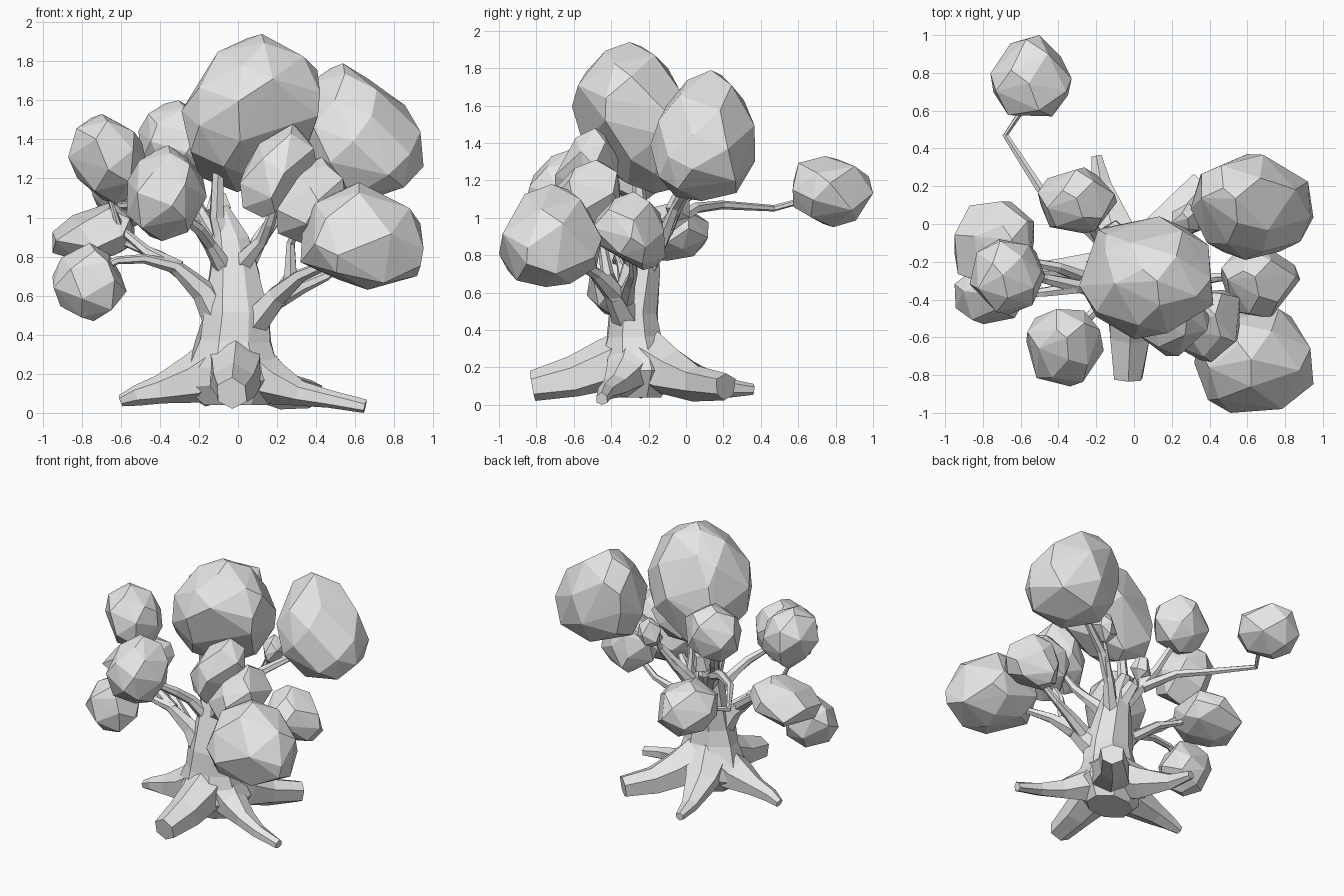
import bpy, bmesh, math, random
from mathutils import Vector

random.seed(4)
cube = bpy.data.objects.get("Cube")
if cube:
    bpy.data.objects.remove(cube)

grey = bpy.data.materials.new("plain_grey")
grey.use_nodes = True
grey.diffuse_color = (0.8, 0.8, 0.8, 1)
grey.node_tree.nodes["Principled BSDF"].inputs["Base Color"].default_value = (0.8, 0.8, 0.8, 1)


def finish(bm, name):
    bmesh.ops.recalc_face_normals(bm, faces=bm.faces)
    mesh = bpy.data.meshes.new(name)
    bm.to_mesh(mesh)
    bm.free()
    mesh.materials.append(grey)
    ob = bpy.data.objects.new(name, mesh)
    bpy.context.collection.objects.link(ob)


def limb(name, path, radii, sides=6, rough=0.12, squash=1.0):
    """Faceted tapering tube along a path; squash scales the second axis of its section."""
    bm = bmesh.new()
    pts = [Vector(p) for p in path]
    rings = []
    for i, p in enumerate(pts):
        d = (pts[min(i + 1, len(pts) - 1)] - pts[max(i - 1, 0)]).normalized()
        ref = Vector((0, 1, 0)) if abs(d.z) > 0.9 else Vector((0, 0, 1))
        u = d.cross(ref).normalized()
        v = u.cross(d)
        ring = []
        for k in range(sides):
            a = math.tau * (k + 0.5) / sides
            r = radii[i] * random.uniform(1 - rough, 1 + rough)
            q = p + r * (math.cos(a) * u + squash * math.sin(a) * v)
            q.z = max(q.z, 0)
            ring.append(bm.verts.new(q))
        rings.append(ring)
    for a, b in zip(rings, rings[1:]):
        for k in range(sides):
            n = (k + 1) % sides
            bm.faces.new((a[k], a[n], b[n], b[k]))
    bm.faces.new(rings[0])
    bm.faces.new(rings[-1])
    finish(bm, name)


def clump(name, lo, hi, peak, foot, belly, count=24, point=1.75, base=2.1):
    """Irregular foliage hull filling a box, widest at height belly, with its
    top over peak and its bottom at foot; point and base set how blunt the ends are."""
    bm = bmesh.new()
    lo, hi = Vector(lo), Vector(hi)
    mid, half = (lo + hi) / 2, (hi - lo) / 2
    pts = []
    for i in range(count):
        s = 1 - 2 * i / (count - 1)
        a = i * 2.39996 + random.uniform(-0.35, 0.35)
        end, tip, power = (peak, hi.z, point) if s > 0 else (foot, lo.z, base)
        t = abs(s)
        r = (1 - t ** power) ** (1 / power)
        pts.append(Vector((mid.x + (end[0] - mid.x) * t + half.x * r * math.cos(a),
                           mid.y + (end[1] - mid.y) * t + half.y * r * math.sin(a),
                           belly + (tip - belly) * t)))
    for ax in range(3):
        low, high = min(p[ax] for p in pts), max(p[ax] for p in pts)
        for p in pts:
            p[ax] = lo[ax] + (p[ax] - low) / (high - low) * (hi[ax] - lo[ax])
    for p in pts:
        bm.verts.new(p)
    out = bmesh.ops.convex_hull(bm, input=bm.verts)
    inner = [g for g in out["geom_interior"] if isinstance(g, bmesh.types.BMVert)]
    bmesh.ops.delete(bm, geom=inner, context='VERTS')
    finish(bm, name)


# Trunk, wider than deep, flaring into the roots
limb("trunk", [(0, -.26, .04), (0, -.26, .16), (-.02, -.27, .26), (-.02, -.28, .37), (-.01, -.28, .5),
               (-.02, -.24, .72), (-.04, -.22, .88), (-.09, -.2, 1.05)],
     [.18, .27, .24, .2, .17, .14, .105, .045], sides=8, rough=.08, squash=.78)

# Roots
limb("front_root", [(-.01, -.27, .28), (-.01, -.42, .21), (-.02, -.6, .14), (-.03, -.82, .1)],
     [.16, .15, .11, .078])
limb("left_root", [(.04, -.27, .26), (.18, -.32, .16), (.32, -.38, .1), (.47, -.43, .07), (.65, -.45, .03)],
     [.16, .12, .07, .05, .035])
limb("right_root", [(-.06, -.27, .26), (-.22, -.26, .16), (-.4, -.25, .12), (-.52, -.25, .09), (-.6, -.24, .06)],
     [.16, .13, .08, .05, .03])
limb("back_left_root", [(.02, -.23, .25), (.13, -.08, .17), (.23, .05, .12), (.37, .21, .095)],
     [.16, .13, .1, .08])
limb("back_right_root", [(-.03, -.22, .25), (-.11, -.03, .16), (-.17, .2, .09), (-.2, .36, .08)],
     [.16, .11, .055, .03])

# Branches
limb("crown_branch", [(-.05, -.23, .8), (-.11, -.24, 1), (-.1, -.26, 1.3)], [.06, .04, .03])
limb("back_left_branch", [(.02, -.22, .72), (.12, -.12, .9), (.24, -.05, 1.06), (.52, .06, 1.25)],
     [.06, .04, .03, .02])
limb("front_left_branch", [(.05, -.29, .42), (.2, -.38, .6), (.32, -.48, .7), (.5, -.62, .78)],
     [.09, .06, .035, .02])
limb("left_branch", [(.18, -.32, .57), (.33, -.3, .65), (.45, -.28, .7), (.6, -.29, .82)],
     [.05, .035, .025, .02])
limb("inner_left_branch", [(.2, -.37, .58), (.27, -.42, .7), (.27, -.45, .87), (.34, -.52, 1.02)],
     [.05, .035, .022, .02])
limb("front_branch", [(0, -.26, .75), (.12, -.36, .88), (.16, -.43, .97), (.2, -.5, 1.1)],
     [.06, .035, .03, .02])
limb("front_right_branch", [(-.04, -.26, .7), (-.14, -.36, .86), (-.2, -.45, .94), (-.34, -.6, 1.05)],
     [.06, .035, .03, .02])
limb("low_right_branch", [(-.05, -.27, .4), (-.18, -.3, .62), (-.32, -.34, .75), (-.48, -.36, .79),
                          (-.62, -.37, .78), (-.74, -.39, .72)], [.1, .06, .035, .026, .022, .018])
limb("upper_right_branch", [(-.3, -.33, .74), (-.47, -.29, .83), (-.6, -.25, .94), (-.68, -.27, 1.15)],
     [.04, .026, .022, .018])
limb("back_right_branch", [(-.22, -.3, .66), (-.4, -.23, .8), (-.55, -.2, .86), (-.72, -.06, .93)],
     [.04, .028, .022, .018])
limb("inner_back_branch", [(-.05, -.22, .8), (-.16, -.1, .97), (-.22, -.02, 1.08), (-.3, .1, 1.3)],
     [.06, .04, .03, .02])
limb("far_back_branch", [(-.16, -.1, .95), (-.33, .05, 1.05), (-.5, .19, 1.07), (-.68, .47, 1.05),
                         (-.58, .62, 1.09), (-.55, .72, 1.14)], [.04, .03, .024, .018, .016, .016])
limb("back_stub", [(-.04, -.2, .82), (-.08, -.1, .95), (-.1, -.05, 1.03), (-.1, -.03, 1.12)],
     [.06, .045, .07, .045])
limb("twig", [(.14, -.1, .92), (.23, -.03, 1.07), (.27, 0, 1.2)], [.03, .018, .015])

# Foliage clumps
clump("crown_clump", (-.29, -.61, 1.13), (.42, .04, 1.94), (.1, -.29), (-.02, -.16), 1.56, 34)
clump("back_left_clump", (.3, -.19, 1.09), (.95, .37, 1.79), (.54, .13), (.66, .08), 1.4, 30, base=2.7)
clump("front_left_clump", (.32, -1, .63), (.95, -.45, 1.18), (.62, -.72), (.66, -.75), .85, 26, 1.8, 2.2)
clump("left_clump", (.46, -.5, .72), (.88, -.11, 1.14), (.65, -.27), (.66, -.22), .92)
clump("inner_left_clump", (.2, -.73, .87), (.56, -.35, 1.31), (.41, -.5), (.32, -.58), 1.1, 20)
clump("front_clump", (.01, -.7, 1), (.4, -.36, 1.48), (.28, -.49), (.12, -.58), 1.24, 20)
clump("front_right_clump", (-.57, -.86, .88), (-.16, -.45, 1.37), (-.35, -.61), (-.38, -.66), 1.14)
clump("upper_right_clump", (-.87, -.48, 1.07), (-.47, -.08, 1.53), (-.69, -.27), (-.62, -.27), 1.32, 24, 2, 2)
clump("low_right_clump", (-.95, -.53, .47), (-.57, -.22, .87), (-.75, -.37), (-.73, -.38), .67, 22)
clump("back_right_clump", (-.95, -.34, .77), (-.53, .12, 1.08), (-.65, -.08), (-.78, -.1), .9, 22)
clump("far_back_clump", (-.76, .57, .95), (-.33, 1, 1.33), (-.56, .76), (-.54, .8), 1.14, 22, 2.4, 1.9)
clump("inner_back_clump", (-.51, -.05, 1.18), (-.09, .3, 1.6), (-.3, .14), (-.3, .12), 1.4, 24, 2, 2)
clump("twig_clump", (.2, -.06, 1.09), (.35, .11, 1.31), (.28, .03), (.27, .02), 1.2, 14)
